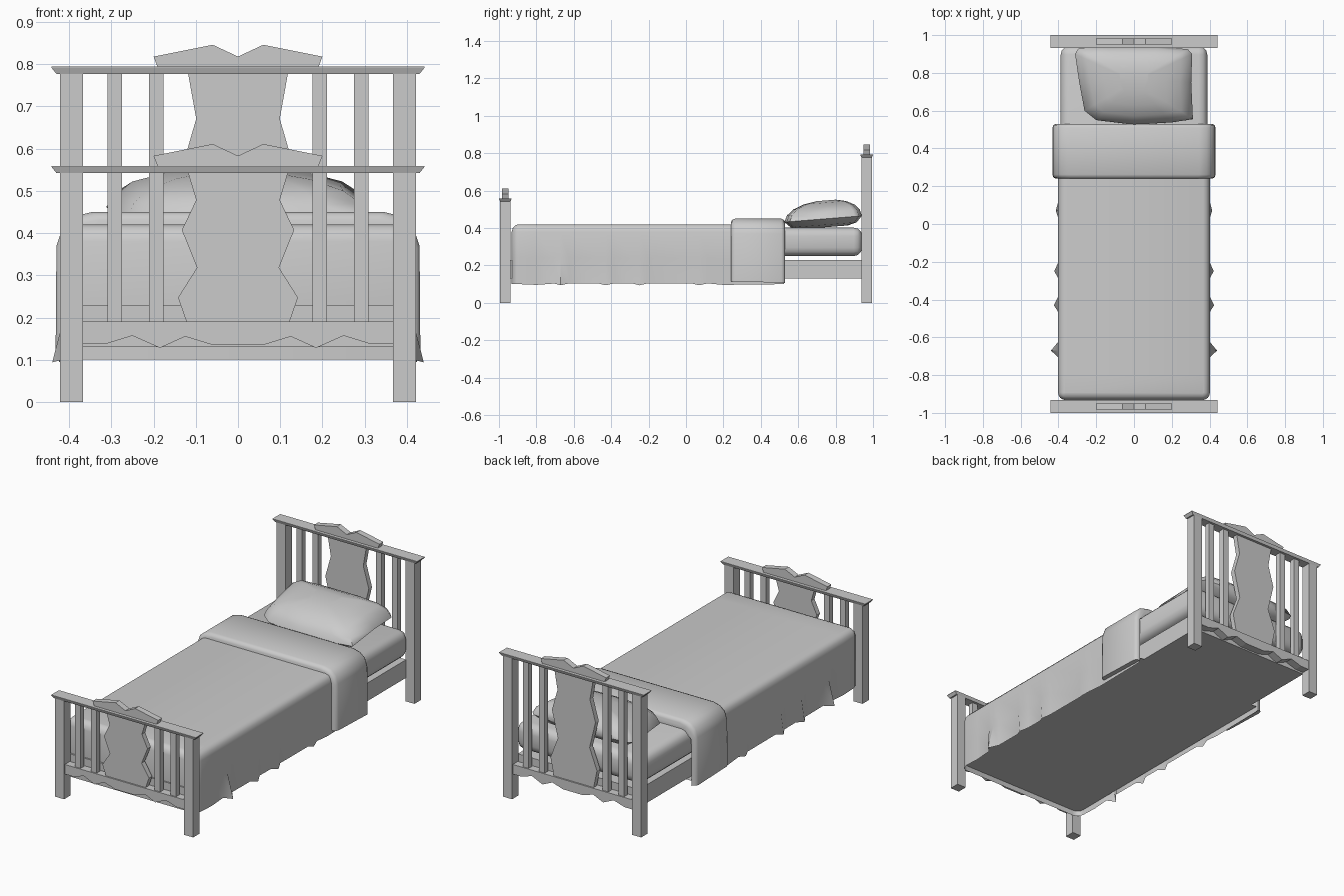
import bpy, bmesh, math

cube = bpy.data.objects.get("Cube")
if cube:
    bpy.data.objects.remove(cube)

grey = bpy.data.materials.new("light grey")
grey.use_nodes = True
colour = (0.6, 0.6, 0.6, 1)
grey.diffuse_color = colour
grey.node_tree.nodes["Principled BSDF"].inputs["Base Color"].default_value = colour


def finish(name, bm, smooth=None):
    bmesh.ops.recalc_face_normals(bm, faces=bm.faces)
    mesh = bpy.data.meshes.new(name)
    bm.to_mesh(mesh)
    bm.free()
    mesh.materials.append(grey)
    obj = bpy.data.objects.new(name, mesh)
    bpy.context.collection.objects.link(obj)
    if smooth:
        bpy.ops.object.select_all(action="DESELECT")
        obj.select_set(True)
        bpy.context.view_layer.objects.active = obj
        bpy.ops.object.shade_smooth_by_angle(angle=math.radians(smooth))
    return obj


def box(name, x0, x1, y0, y1, z0, z1, bevel=0):
    bm = bmesh.new()
    bmesh.ops.create_cube(bm, size=1)
    for v in bm.verts:
        v.co = ((x0 + x1) / 2 + v.co.x * (x1 - x0),
                (y0 + y1) / 2 + v.co.y * (y1 - y0),
                (z0 + z1) / 2 + v.co.z * (z1 - z0))
    if bevel:
        bmesh.ops.bevel(bm, geom=bm.edges[:], offset=bevel, segments=3,
                        profile=0.5, affect="EDGES")
    return finish(name, bm, 50 if bevel else None)


def loft(bm, rings, closed=True):
    """Join rings of points with quads and return the rings of vertices."""
    rows = [[bm.verts.new(p) for p in ring] for ring in rings]
    for a, b in zip(rows, rows[1:]):
        n = len(a)
        for i in range(n if closed else n - 1):
            j = (i + 1) % n
            bm.faces.new((a[i], a[j], b[j], b[i]))
    return rows


def plate(name, profile, y0, y1):
    """Extrude an x-z outline along y."""
    bm = bmesh.new()
    rows = loft(bm, [[(x, y, z) for x, z in profile] for y in (y0, y1)])
    for row in rows:
        bm.faces.new(row)
    return finish(name, bm)


def mirrored(half):
    """Complete an outline given from the centre out on the +x side."""
    return half + [(-x, z) for x, z in reversed(half) if x > 0]


# Headboard and footboard
def board(name, y, top):
    rail_low = 0.19
    for side, s in (("left", 1), ("right", -1)):
        a, b = sorted((s * 0.367, s * 0.422))
        box(f"{name}_{side}_post", a, b, y - 0.028, y + 0.028, 0, top)
        for i, x in enumerate((0.194, 0.292)):
            box(f"{name}_{side}_slat_{i + 1}", s * x - 0.017, s * x + 0.017,
                y - 0.015, y + 0.015, rail_low - 0.01, top)
    # Cap rail, wider at its top
    bm = bmesh.new()
    rows = loft(bm, [[(sx * w, y + sy * d, z) for sx, sy in
                      ((-1, -1), (1, -1), (1, 1), (-1, 1))]
                     for w, d, z in ((0.43, 0.028, top - 0.003), (0.442, 0.034, top + 0.012),
                                     (0.442, 0.034, top + 0.014))])
    bm.faces.new(rows[0])
    bm.faces.new(rows[-1])
    finish(f"{name}_cap", bm)
    # Peaked crest
    crest = [(0, 0.038), (0.06, 0.066), (0.2, 0.038), (0.19, 0.012)]
    plate(f"{name}_crest", mirrored([(x, top + z) for x, z in crest]), y - 0.017, y + 0.017)
    # Shaped centre panel
    widths = [(0.118, 1), (0.099, 0.82), (0.133, 0.62), (0.097, 0.37), (0.142, 0.17), (0.121, 0)]
    plate(f"{name}_panel", mirrored([(w, rail_low - 0.003 + t * (top - rail_low)) for w, t in widths]),
          y - 0.014, y + 0.014)
    # Lower rail with a scalloped bottom
    scallop = [(0.06, 0.135), (0.125, 0.155), (0.185, 0.128), (0.25, 0.157), (0.315, 0.137), (0.37, 0.137)]
    plate(f"{name}_lower_rail", mirrored(scallop + [(0.37, rail_low)]), y - 0.022, y + 0.022)


board("headboard", 0.966, 0.78)
board("footboard", -0.966, 0.545)

# Base and mattress
box("bed_base", -0.37, 0.37, -0.94, 0.94, 0.13, 0.23)
box("mattress", -0.388, 0.388, -0.9, 0.942, 0.25, 0.402, 0.045)

# Blanket: path down one side, round the foot and back up the other
folds = [(0.07, 0.012), (-0.25, 0.02), (-0.43, 0.022), (-0.67, 0.038)]
side = [(0.525, 0, 0), (0.2, 0, -0.004)]
for y, out in folds:
    side += [(y + 0.045, 0, 0.004), (y, out, -0.006), (y - 0.035, 0, 0.003)]
side += [(-0.8, 0, -0.004)]
W, FOOT, R = 0.402, -0.932, 0.04
path = [(W, y, 1, 0, f, d) for y, f, d in side]
for i in range(5):
    a = math.radians(i * 22.5)
    c, s = math.cos(a), math.sin(a)
    path.append((W - R + R * c, FOOT + R - R * s, c, -s, 0, 0))
path += [(-x, y, -nx, ny, f, d) for x, y, nx, ny, f, d in reversed(path)]


def blanket_ring(z, inset, flare):
    return [(x + nx * (f * flare - inset), y + ny * (f * flare - inset), z + d * flare)
            for x, y, nx, ny, f, d in path]


bm = bmesh.new()
rows = loft(bm, [blanket_ring(*r) for r in
                 ((0.1, 0, 1), (0.24, 0, 0), (0.38, 0, 0), (0.4, 0.006, 0),
                  (0.414, 0.018, 0), (0.42, 0.036, 0))], closed=False)
bm.faces.new(rows[-1])
finish("blanket", bm, 40)
bm = bmesh.new()
bm.faces.new([bm.verts.new(p) for p in blanket_ring(0.128, 0.003, 0)])
finish("blanket_underside", bm)

# Turned-down sheet over the head end of the blanket
outer = [(0.345, 0.45), (0.385, 0.44), (0.415, 0.415), (0.43, 0.37), (0.432, 0.115)]
inner = [(0.405, 0.115), (0.403, 0.36), (0.35, 0.4)]
bm = bmesh.new()
rings = []
for y, inset in ((0.24, 0.018), (0.247, 0.006), (0.262, 0), (0.51, 0), (0.523, 0.006), (0.53, 0.018)):
    half = [(x - inset * 0.9, z - (inset if z > 0.3 else 0)) for x, z in outer] + inner
    ring = half + [(-x, z) for x, z in reversed(half)]
    rings.append([(x, y, z - (0.008 if z < 0.2 and y > 0.5 else 0)) for x, z in ring])
rows = loft(bm, rings)
bm.faces.new(rows[0])
bm.faces.new(rows[-1])
finish("turned_down_sheet", bm, 40)

# Pillow: uneven outline, swelling above and below a seam
seam = [(-0.312, 0.9), (-0.295, 0.928), (-0.15, 0.94), (0.13, 0.94), (0.285, 0.925),
        (0.308, 0.9), (0.303, 0.75), (0.312, 0.555), (0.2, 0.538), (0, 0.526),
        (-0.2, 0.55), (-0.262, 0.6), (-0.29, 0.75)]
CX, CY = 0, 0.755


def pillow_ring(scale, lift):
    return [(CX + (x - CX) * scale, CY + (y - CY) * scale,
             0.45 + 0.08 * (y - CY) * scale + lift) for x, y in seam]


bm = bmesh.new()
rows = loft(bm, [pillow_ring(*r) for r in
                 ((0.6, -0.045), (0.85, -0.032), (1, 0), (0.94, 0.034),
                  (0.8, 0.063), (0.55, 0.086), (0.25, 0.098))])
bm.faces.new(rows[0])
bm.faces.new(rows[-1])
finish("pillow", bm, 60)
